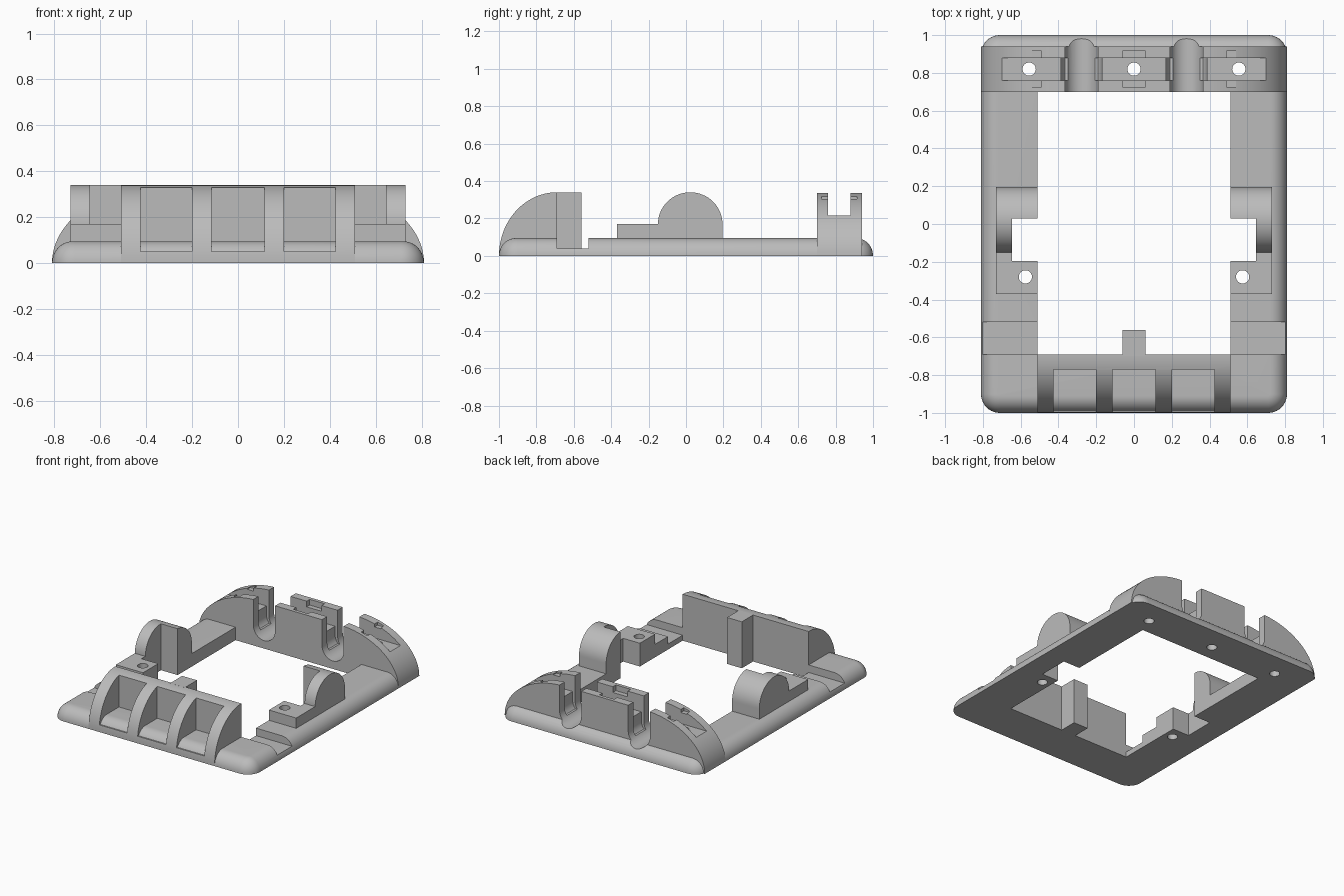
import bpy
import bmesh
from math import sin, cos, pi
from mathutils import Matrix

cube = bpy.data.objects.get("Cube")
if cube:
    bpy.data.objects.remove(cube, do_unlink=True)

grey = bpy.data.materials.new("plain grey")
grey.use_nodes = True
colour = (0.5, 0.5, 0.5, 1)
grey.diffuse_color = colour
grey.node_tree.nodes["Principled BSDF"].inputs["Base Color"].default_value = colour


def finish(name, bm):
    bmesh.ops.recalc_face_normals(bm, faces=bm.faces)
    mesh = bpy.data.meshes.new(name)
    bm.to_mesh(mesh)
    bm.free()
    mesh.materials.append(grey)
    obj = bpy.data.objects.new(name, mesh)
    bpy.context.collection.objects.link(obj)
    return obj


def loft(name, rings):
    """Closed solid through rings of equal point count."""
    bm = bmesh.new()
    rows = [[bm.verts.new(p) for p in ring] for ring in rings]
    n = len(rows[0])
    for low, high in zip(rows, rows[1:]):
        for i in range(n):
            j = (i + 1) % n
            bm.faces.new((low[i], low[j], high[j], high[i]))
    bm.faces.new(rows[0][::-1])
    bm.faces.new(rows[-1])
    return finish(name, bm)


def box(name, x, y, z):
    return loft(name, [[(a, b, h) for a, b in ((x[0], y[0]), (x[1], y[0]), (x[1], y[1]), (x[0], y[1]))]
                       for h in z])


def along_x(name, profile, x):
    return loft(name, [[(a, y, z) for y, z in profile] for a in x])


def along_y(name, profile, y):
    return loft(name, [[(x, b, z) for x, z in profile] for b in y])


def arc(cx, cz, rx, rz, start, end, steps=24):
    return [(cx + rx * cos(start + (end - start) * i / steps),
             cz + rz * sin(start + (end - start) * i / steps)) for i in range(steps + 1)]


def drill(x, y, radius=0.035):
    bm = bmesh.new()
    bmesh.ops.create_cone(bm, cap_ends=True, segments=32, radius1=radius, radius2=radius,
                          depth=2, matrix=Matrix.Translation((x, y, 0)))
    return finish("drill", bm)


def cut(obj, cutters):
    """Subtract each cutter in turn, then discard it."""
    for cutter in cutters:
        mod = obj.modifiers.new("cut", "BOOLEAN")
        mod.operation, mod.solver, mod.object = "DIFFERENCE", "EXACT", cutter
        bpy.context.view_layer.update()
        graph = bpy.context.evaluated_depsgraph_get()
        mesh = bpy.data.meshes.new_from_object(obj.evaluated_get(graph))
        obj.modifiers.clear()
        obj.data = mesh
        bpy.data.objects.remove(cutter, do_unlink=True)


WIDE, LONG, HIGH, TOP = 0.81, 1.0, 0.095, 0.34
IN_X, FRONT, BACK = 0.51, -0.69, 0.70
SLOTS = (-0.278, 0.278)
HOLES = (-0.555, 0, 0.555)
HOLE_Y, PAD_X, PAD_Y = 0.82, 0.575, -0.28


def rounded_rect(inset, z):
    r = 0.1 - inset
    points = []
    for k, (sx, sy) in enumerate(((1, 1), (-1, 1), (-1, -1), (1, -1))):
        points += [(x, y, z) for x, y in arc(sx * (WIDE - 0.1), sy * (LONG - 0.1), r, r,
                                             k * pi / 2, (k + 1) * pi / 2, 10)]
    return points


def slot(radius, y):
    """Upright slot with a round bottom."""
    return [along_y("slot", arc(x, 0.15, radius, 0.092, -pi, 0) + [(x + radius, 1), (x - radius, 1)], y)
            for x in SLOTS]


def side_notches():
    return [box("notch", sorted((s * 0.3, s * 0.645)), (-0.195, 0.03), (-1, 1)) for s in (-1, 1)]


# Base frame with rounded rim
frame = loft("base_frame", [rounded_rect(0.09 * (1 - cos(i * pi / 20)), HIGH * sin(i * pi / 20))
                            for i in range(11)])
grooves = [box("groove", sorted((s * 0.3, s * 1.2)), (FRONT, -0.52), (0.04, 1)) for s in (-1, 1)]
cut(frame, [box("opening", (-IN_X, IN_X), (FRONT, BACK), (-1, 1))] + side_notches() + grooves
    + [drill(x, HOLE_Y) for x in HOLES] + [drill(s * PAD_X, PAD_Y) for s in (-1, 1)]
    + slot(0.088, (0.6, 1.2)))

# Front rest: curved wall hollowed into four ribs
front = along_x("front_rest", [(FRONT, 0)] + arc(FRONT, 0, 0.31, TOP, pi / 2, pi), (-IN_X, IN_X))
cut(front, [box("pocket", (x - w, x + w), (-1.2, -0.77), (0.05, 1))
            for x, w in ((-0.3125, 0.1125), (0, 0.115), (0.3125, 0.1125))])
tab = box("front_rest_tab", (-0.06, 0.06), (FRONT - 0.01, -0.56), (0, TOP))

# Side supports: round-topped stop and low drilled pad
parts = [frame, front, tab]
for side, s in (("right", -1), ("left", 1)):
    span = sorted((s * IN_X, s * 0.73))
    stop = along_x(side + "_stop", [(-0.15, 0.02)] + [(0.195, 0.02)]
                   + arc(0.0225, 0.17, 0.1725, 0.17, 0, pi, 32), span)
    pad = box(side + "_pad", span, (-0.37, -0.15), (0.02, 0.17))
    cut(stop, side_notches())
    cut(pad, side_notches() + [drill(s * PAD_X, PAD_Y)])
    parts += [stop, pad]

# Back bar: arched ends, lengthwise channel, two round slots, latch recesses
bar = along_y("back_bar", arc(0.33, 0, 0.48, TOP - 0.003, 0, pi / 2) + arc(-0.33, 0, 0.48, TOP - 0.003, pi / 2, pi),
              (BACK, 0.94))
latches = [box("latch", (a, b), (0.725, 0.915), (0.295, 1))
           for a, b in ((-0.54, -0.49), (-0.06, 0.06), (0.49, 0.54))]
cut(bar, [box("channel", (-1, 1), (0.76, 0.88), (0.215, 1))] + slot(0.088, (0.6, 1.2))
    + slot(0.108, (0.76, 0.88)) + latches + [drill(x, HOLE_Y) for x in HOLES])
parts.append(bar)

# Smooth curves, sharp corners
bpy.ops.object.select_all(action="DESELECT")
for part in parts:
    part.select_set(True)
bpy.context.view_layer.objects.active = frame
bpy.ops.object.shade_smooth_by_angle(angle=pi / 6)
